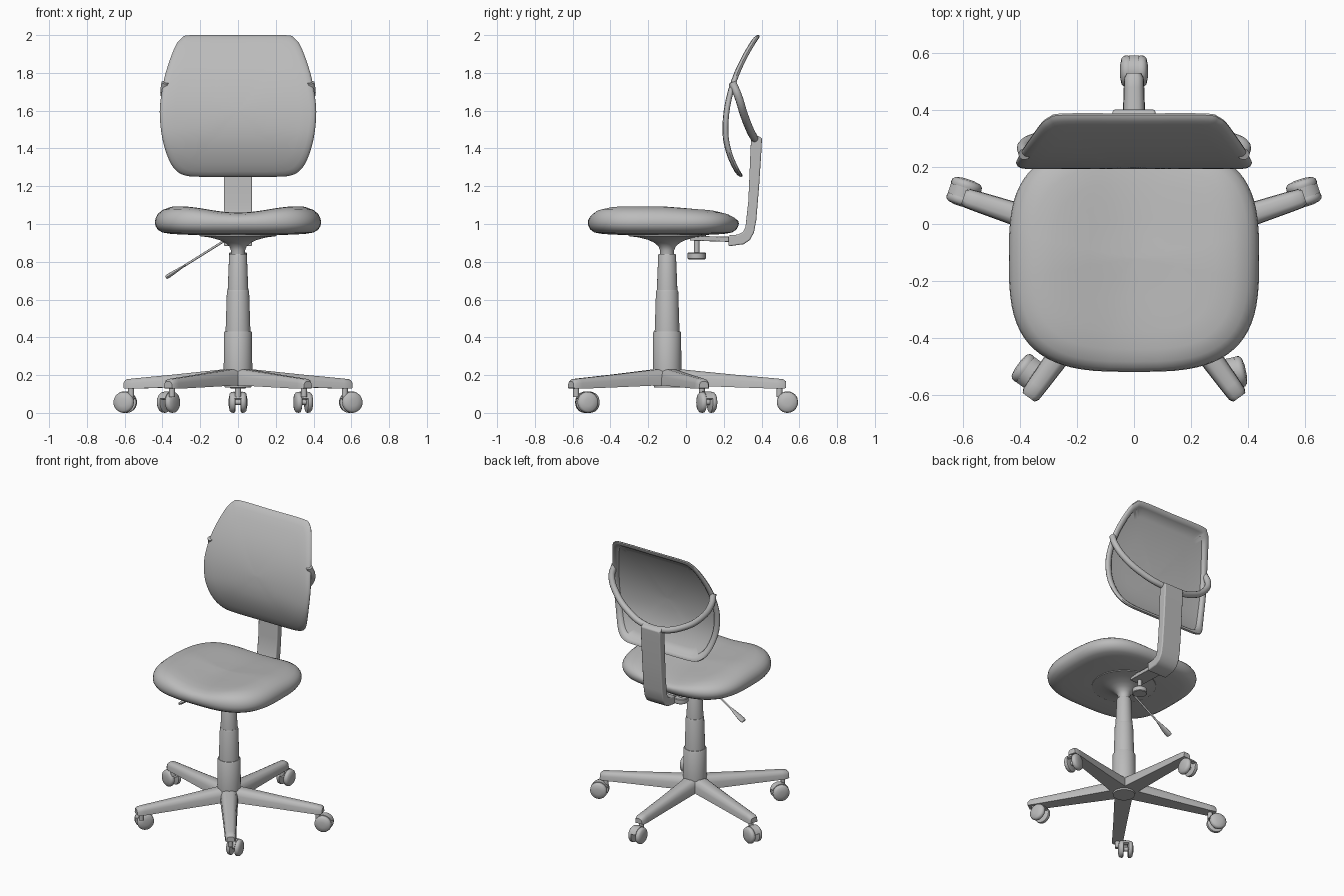
import bpy, bmesh, math
from mathutils import Vector, Matrix

if "Cube" in bpy.data.objects:
    bpy.data.objects.remove(bpy.data.objects["Cube"])

grey = bpy.data.materials.new("plain grey")
grey.diffuse_color = (0.5, 0.5, 0.5, 1)
grey.use_nodes = True
grey.node_tree.nodes["Principled BSDF"].inputs["Base Color"].default_value = grey.diffuse_color
HUB_Y = -0.10


def finish(name, bm, bevel=0, angle=40):
    """Turn a bmesh into a named, coloured, smooth-shaded object."""
    bmesh.ops.recalc_face_normals(bm, faces=bm.faces)
    me = bpy.data.meshes.new(name)
    bm.to_mesh(me)
    bm.free()
    me.materials.append(grey)
    ob = bpy.data.objects.new(name, me)
    bpy.context.collection.objects.link(ob)
    if bevel:
        mod = ob.modifiers.new("rounding", 'BEVEL')
        mod.width, mod.segments, mod.limit_method = bevel, 3, 'ANGLE'
        mod.angle_limit = math.radians(35)
    bpy.ops.object.select_all(action='DESELECT')
    ob.select_set(True)
    bpy.context.view_layer.objects.active = ob
    bpy.ops.object.shade_smooth_by_angle(angle=math.radians(angle))
    return ob


def loft(name, rings, bevel=0, angle=40):
    """Skin closed rings of equal length and cap both ends."""
    bm = bmesh.new()
    vs = [[bm.verts.new(p) for p in r] for r in rings]
    n = len(vs[0])
    for a, b in zip(vs, vs[1:]):
        for i in range(n):
            j = (i + 1) % n
            bm.faces.new((a[i], a[j], b[j], b[i]))
    bm.faces.new(vs[0])
    bm.faces.new(vs[-1])
    return finish(name, bm, bevel, angle)


def lathe(name, profile, matrix=Matrix(), sides=40, angle=35):
    """Revolve (radius, height) points around local z."""
    turn = [2 * math.pi * i / sides for i in range(sides)]
    return loft(name, [[matrix @ Vector((r * math.cos(t), r * math.sin(t), z)) for t in turn]
                       for r, z in profile], angle=angle)


def tube(name, pts, radius):
    """Round tube along a smooth path."""
    cu = bpy.data.curves.new(name, 'CURVE')
    cu.dimensions, cu.bevel_depth, cu.bevel_resolution = '3D', radius, 4
    cu.use_fill_caps = True
    sp = cu.splines.new('BEZIER')
    sp.bezier_points.add(len(pts) - 1)
    for bp, p in zip(sp.bezier_points, pts):
        bp.co = p
        bp.handle_left_type = bp.handle_right_type = 'AUTO'
    cu.materials.append(grey)
    ob = bpy.data.objects.new(name, cu)
    bpy.context.collection.objects.link(ob)


def smooth_loop(pts, steps=4):
    """Closed Catmull-Rom loop through 2D points."""
    pts = [Vector(p) for p in pts]
    n, out = len(pts), []
    for i in range(n):
        a, b, c, d = (pts[(i + k) % n] for k in (-1, 0, 1, 2))
        for s in range(steps):
            t = s / steps
            out.append(0.5 * (2 * b + (c - a) * t + (2 * a - 5 * b + 4 * c - d) * t * t
                              + (3 * b - a - 3 * c + d) * t ** 3))
    return out


# Seat cushion: rounded-square rings with a saddle dip across the top
def seat_ring(s, z, top):
    ring = []
    for i in range(72):
        t = 2 * math.pi * i / 72
        c, d = math.cos(t), math.sin(t)
        x = 0.44 * s * math.copysign(abs(c) ** (2 / 3.1), c)
        y = 0.40 * s * math.copysign(abs(d) ** (2 / 3.1), d)
        dip = -0.017 * math.cos(math.pi * min(abs(x), 0.44) / 0.32)
        tilt = -0.03 * max(0, y) / 0.4
        ring.append((x, y - 0.12, z + top * (dip + tilt)))
    return ring


seat_profile = [(0.02, 0.940, 0), (0.5, 0.941, 0), (0.8, 0.947, 0), (0.91, 0.955, 0),
                (0.965, 0.970, 0), (0.993, 0.990, 0), (1.0, 1.008, 0.1), (0.993, 1.028, 0.3),
                (0.965, 1.048, 0.6), (0.91, 1.064, 0.85), (0.8, 1.075, 1), (0.65, 1.077, 1),
                (0.5, 1.077, 1), (0.35, 1.076, 1), (0.2, 1.075, 1), (0.02, 1.075, 1)]
loft("seat", [seat_ring(*p) for p in seat_profile], angle=60)

# Backrest: bowed panel with a raised rim behind
half = [(0.25, 2.0), (0.30, 1.982), (0.335, 1.935), (0.383, 1.8), (0.408, 1.67),
        (0.414, 1.57), (0.40, 1.45), (0.368, 1.345), (0.33, 1.285), (0.28, 1.257), (0.2, 1.25)]
outline = smooth_loop([(0, 2.0)] + half + [(0, 1.25)] + [(-x, z) for x, z in reversed(half)])


def bow(z):
    return 0.193 + (0.69 if z > 1.5 else 1.3) * (z - 1.5) ** 2


def back_ring(s, dy):
    ring = []
    for x, z in outline:
        zz = 1.6 + (z - 1.6) * s
        ring.append((x * s, bow(zz) + dy, zz))
    return ring


back_profile = [(0.02, 0), (0.2, 0), (0.4, 0), (0.6, 0), (0.8, 0), (0.92, 0), (0.97, 0.003),
                (0.992, 0.009), (1.0, 0.017), (0.99, 0.026), (0.965, 0.031), (0.935, 0.031),
                (0.91, 0.026), (0.9, 0.01), (0.8, 0.008), (0.6, 0.008), (0.4, 0.008),
                (0.2, 0.008), (0.02, 0.008)]
loft("backrest", [back_ring(*p) for p in back_profile], angle=50)

# Curved tube that carries the backrest
arm = [(0.385, 0.245, 1.75), (0.388, 0.275, 1.68), (0.33, 0.305, 1.585),
       (0.2, 0.34, 1.495), (0.07, 0.362, 1.455)]
tube("backrest_yoke", arm + [(-x, y, z) for x, y, z in reversed(arm)], 0.021)


def slab(name, prof, w, bevel):
    """Extrude a (y, z) profile across x."""
    loft(name, [[(sx * w, y, z) for y, z in prof] for sx in (-1, 1)], bevel, 40)


# Upright bracket, its foot plate and the adjusting knob
slab("back_bracket", [(0.345, 1.465), (0.375, 1.47), (0.402, 1.455), (0.40, 1.40), (0.387, 1.2),
                      (0.372, 1.02), (0.36, 0.955), (0.338, 0.915), (0.305, 0.893),
                      (0.225, 0.882), (0.225, 0.94), (0.275, 0.944), (0.302, 0.958),
                      (0.315, 0.985), (0.33, 1.12), (0.342, 1.40)], 0.075, 0.007)
slab("bracket_plate", [(0.02, 0.912), (0.24, 0.905), (0.24, 0.932), (0.02, 0.938)], 0.05, 0.004)
lathe("knob_stem", [(0.014, 0.84), (0.014, 0.915)], Matrix.Translation((0, 0.057, 0)), 20)
lathe("knob", [(0.044, 0.813), (0.048, 0.817), (0.048, 0.845), (0.044, 0.849)],
      Matrix.Translation((0, 0.057, 0)), 12)

# Telescoping column and flared seat mount
hub = Matrix.Translation((0, HUB_Y, 0))
lathe("column_lower", [(0.07, 0.135), (0.076, 0.20), (0.074, 0.425), (0.070, 0.432)], hub)
lathe("column_middle", [(0.066, 0.42), (0.059, 0.642), (0.056, 0.65)], hub)
lathe("column_upper", [(0.055, 0.64), (0.047, 0.835), (0.044, 0.842)], hub)
lathe("seat_mount", [(0.036, 0.83), (0.037, 0.86), (0.046, 0.882), (0.07, 0.902), (0.10, 0.916),
                     (0.15, 0.929), (0.205, 0.936), (0.205, 0.95)], hub)

# Height lever with a paddle grip
tube("lever_rod", [(-0.05, HUB_Y, 0.925), (-0.17, HUB_Y, 0.85), (-0.29, HUB_Y, 0.775)], 0.006)
start, end = Vector((-0.275, HUB_Y, 0.785)), Vector((-0.382, HUB_Y, 0.716))
aim = (end - start).to_track_quat('Z', 'Y').to_matrix().to_4x4()
lathe("lever_grip", [(0.007, 0), (0.012, 0.02), (0.022, 0.08), (0.025, 0.11), (0.02, 0.127)],
      Matrix.Translation(start) @ aim @ Matrix.Diagonal((1, 0.45, 1, 1)), 20)


# Five-star base: tapered legs with a rounded top
def leg(angle):
    m = hub @ Matrix.Rotation(math.radians(angle), 4, 'Z')
    rings = []
    for r, w, lo, hi in [(0.0, 0.062, 0.148, 0.238), (0.08, 0.056, 0.146, 0.230),
                         (0.35, 0.044, 0.136, 0.203), (0.58, 0.036, 0.128, 0.182),
                         (0.615, 0.034, 0.128, 0.178), (0.63, 0.026, 0.132, 0.166)]:
        h = hi - lo
        sec = [(-1, 0), (-0.95, 0.55), (-0.75, 0.87), (-0.4, 1), (0.4, 1), (0.75, 0.87),
               (0.95, 0.55), (1, 0)]
        rings.append([m @ Vector((r, w * a, lo + h * b)) for a, b in sec])
    loft("base_leg", rings, angle=45)


# Twin-wheel caster: wheels, axle, hood and swivel stem
def caster(x, y, axis, stem):
    place = Matrix.Translation((x, y, 0.056)) @ Matrix.Rotation(math.radians(axis), 4, 'Z')
    along = place @ Matrix.Rotation(math.pi / 2, 4, 'Y')
    lathe("caster_axle", [(0.014, -0.03), (0.014, 0.03)], along, 16)
    for side in (-1, 1):
        lathe("caster_wheel", [(0.046, side * 0.014), (0.054, side * 0.017), (0.056, side * 0.025),
                               (0.054, side * 0.036), (0.045, side * 0.044),
                               (0.02, side * 0.049)], along, 28, 50)
    hood = []
    for r in (0.058, 0.04):
        arc = [math.radians(20 + 14 * i) for i in range(11)]
        arc = arc if r > 0.05 else arc[::-1]
        hood += [(r * math.cos(t), r * math.sin(t)) for t in arc]
    loft("caster_hood", [[place @ Vector((s * 0.018, u, v)) for u, v in hood] for s in (-1, 1)])
    lathe("caster_stem", [(0.016, 0.085), (0.016, 0.145)], Matrix.Translation((*stem, 0)), 16)


casters = [(90, (0, 0.537), 0), (18, (0.597, 0.11), 108), (162, (-0.597, 0.11), 72),
           (-54, (0.345, -0.525), 12), (-126, (-0.368, -0.522), -36)]
for ang, (cx, cy), axis in casters:
    leg(ang)
    a = math.radians(ang)
    caster(cx, cy, axis, (0.595 * math.cos(a), HUB_Y + 0.595 * math.sin(a)))
